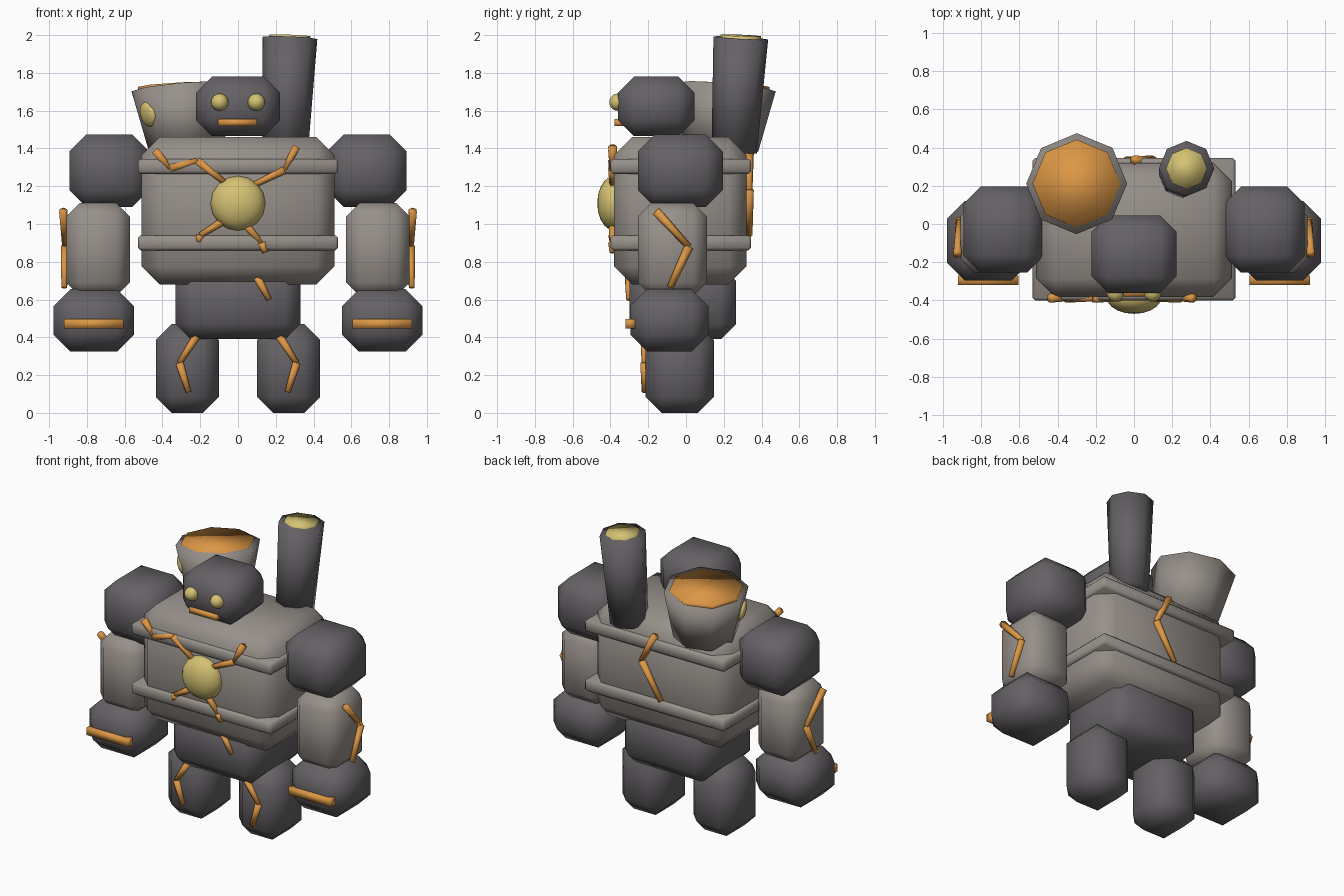
import bpy, bmesh
from mathutils import Vector, Matrix

cube = bpy.data.objects.get("Cube")
if cube:
    bpy.data.objects.remove(cube, do_unlink=True)


def material(name, rgb):
    mat = bpy.data.materials.new(name)
    mat.use_nodes = True
    colour = (*rgb, 1)
    mat.diffuse_color = colour
    bsdf = mat.node_tree.nodes["Principled BSDF"]
    bsdf.inputs["Base Color"].default_value = colour
    bsdf.inputs["Roughness"].default_value = 0.8
    return mat


DARK = material("dark_stone", (0.13, 0.12, 0.13))
LIGHT = material("light_stone", (0.31, 0.28, 0.255))
ORANGE = material("orange_glow", (0.72, 0.31, 0.06))
YELLOW = material("yellow_glow", (0.66, 0.54, 0.17))


def finish(name, bm, mat):
    mesh = bpy.data.meshes.new(name)
    bm.to_mesh(mesh)
    bm.free()
    mesh.materials.append(mat)
    for poly in mesh.polygons:
        poly.use_smooth = True
    obj = bpy.data.objects.new(name, mesh)
    bpy.context.collection.objects.link(obj)
    return obj


def block(name, xs, ys, zs, chamfer, mat):
    """Chamfered box given its extent on each axis."""
    lo, hi = (Vector(p) for p in zip(xs, ys, zs))
    bm = bmesh.new()
    bmesh.ops.create_cube(bm, size=1)
    bmesh.ops.transform(bm, verts=bm.verts, matrix=Matrix.Translation((lo + hi) / 2)
                        @ Matrix.Diagonal((*(hi - lo), 1)))
    if chamfer:
        bmesh.ops.bevel(bm, geom=bm.edges[:], offset=chamfer, segments=1, affect='EDGES')
    return finish(name, bm, mat)


def tube(bm, a, b, r1, r2, sides):
    """Tapered prism from a to b."""
    a, b = Vector(a), Vector(b)
    axis = b - a
    turn = Vector((0, 0, 1)).rotation_difference(axis).to_matrix().to_4x4()
    bmesh.ops.create_cone(bm, cap_ends=True, segments=sides, radius1=r1, radius2=r2,
                          depth=axis.length, matrix=Matrix.Translation((a + b) / 2) @ turn)


def pipe(name, a, b, r1, r2, mat, sides=8):
    bm = bmesh.new()
    tube(bm, a, b, r1, r2, sides)
    return finish(name, bm, mat)


def crack(name, points):
    """Jagged vein made of tapered segments."""
    bm = bmesh.new()
    for a, b in zip(points, points[1:]):
        tube(bm, a, b, 0.024, 0.017, 6)
    return finish(name, bm, ORANGE)


def front_crack(name, y, points):
    return crack(name, [(x, y, z) for x, z in points])


def ball(name, centre, radii, mat, facing=(0, -1, 0)):
    """Ellipsoid whose last radius lies along the facing direction."""
    bm = bmesh.new()
    turn = Vector((0, 0, 1)).rotation_difference(Vector(facing)).to_matrix().to_4x4()
    bmesh.ops.create_uvsphere(bm, u_segments=16, v_segments=10, radius=1,
                              matrix=Matrix.Translation(centre) @ turn
                              @ Matrix.Diagonal((*radii, 1)))
    return finish(name, bm, mat)


# Body
block("torso", (-0.51, 0.51), (-0.38, 0.32), (0.68, 1.46), 0.095, LIGHT)
block("upper_band", (-0.53, 0.53), (-0.4, 0.345), (1.265, 1.345), 0.014, LIGHT)
block("lower_band", (-0.53, 0.53), (-0.4, 0.345), (0.86, 0.94), 0.014, LIGHT)
block("pelvis", (-0.33, 0.33), (-0.3, 0.265), (0.39, 0.78), 0.08, DARK)

# Head
block("head", (-0.222, 0.222), (-0.36, 0.045), (1.465, 1.78), 0.085, DARK)
block("mouth", (-0.105, 0.1), (-0.378, -0.33), (1.52, 1.555), 0, ORANGE)

# Limbs, eyes and paired veins
for side, s in (("left", 1), ("right", -1)):
    def span(a, b):
        return sorted((s * a, s * b))
    block(side + "_shoulder", span(0.47, 0.893), (-0.255, 0.195), (1.09, 1.473), 0.09, DARK)
    block(side + "_forearm", span(0.573, 0.908), (-0.255, 0.11), (0.62, 1.11), 0.07, LIGHT)
    block(side + "_fist", span(0.55, 0.977), (-0.295, 0.12), (0.325, 0.655), 0.09, DARK)
    block(side + "_knuckle_bar", span(0.605, 0.92), (-0.32, -0.27), (0.447, 0.497), 0, ORANGE)
    block(side + "_leg", span(0.1, 0.435), (-0.215, 0.148), (0, 0.47), 0.085, DARK)
    ball(side + "_eye", (s * 0.097, -0.36, 1.645), (0.046, 0.046, 0.046), YELLOW)
    front_crack(side + "_leg_vein", -0.218,
                [(s * 0.22, 0.405), (s * 0.31, 0.265), (s * 0.262, 0.11)])
    crack(side + "_arm_vein", [(s * 0.925, -0.16, 1.07), (s * 0.915, 0.015, 0.88),
                               (s * 0.92, -0.085, 0.665)])

# Chest core and torso veins
ball("chest_core", (0, -0.38, 1.11), (0.145, 0.145, 0.09), YELLOW)
front_crack("chest_vein_upper_right", -0.388,
            [(-0.44, 1.39), (-0.36, 1.295), (-0.215, 1.335), (-0.07, 1.22)])
front_crack("chest_vein_upper_left", -0.388, [(0.31, 1.41), (0.245, 1.285), (0.07, 1.2)])
front_crack("chest_vein_lower_right", -0.388, [(-0.07, 1.02), (-0.2, 0.94), (-0.21, 0.905)])
front_crack("chest_vein_lower_left", -0.388, [(0.01, 1.03), (0.125, 0.9), (0.145, 0.85)])
front_crack("pelvis_vein", -0.3, [(0.1, 0.72), (0.165, 0.6)])
front_crack("back_vein", 0.335, [(0.0, 1.375), (0.1, 1.18), (-0.045, 0.94)])

# Chimney with glowing mouth
pipe("chimney", (0.25, 0.255, 1.38), (0.275, 0.29, 1.985), 0.12, 0.145, DARK)
pipe("chimney_glow", (0.274, 0.289, 1.96), (0.2755, 0.2905, 1.998), 0.108, 0.108, YELLOW)

# Funnel with molten fill and side gauge
pipe("funnel", (-0.272, 0.183, 1.4), (-0.3, 0.211, 1.725), 0.2, 0.265, LIGHT)
pipe("funnel_fill", (-0.299, 0.21, 1.7), (-0.301, 0.212, 1.738), 0.23, 0.23, ORANGE)
ball("funnel_gauge", (-0.475, 0.08, 1.58), (0.068, 0.068, 0.03), YELLOW, (-0.85, -0.5, -0.25))
